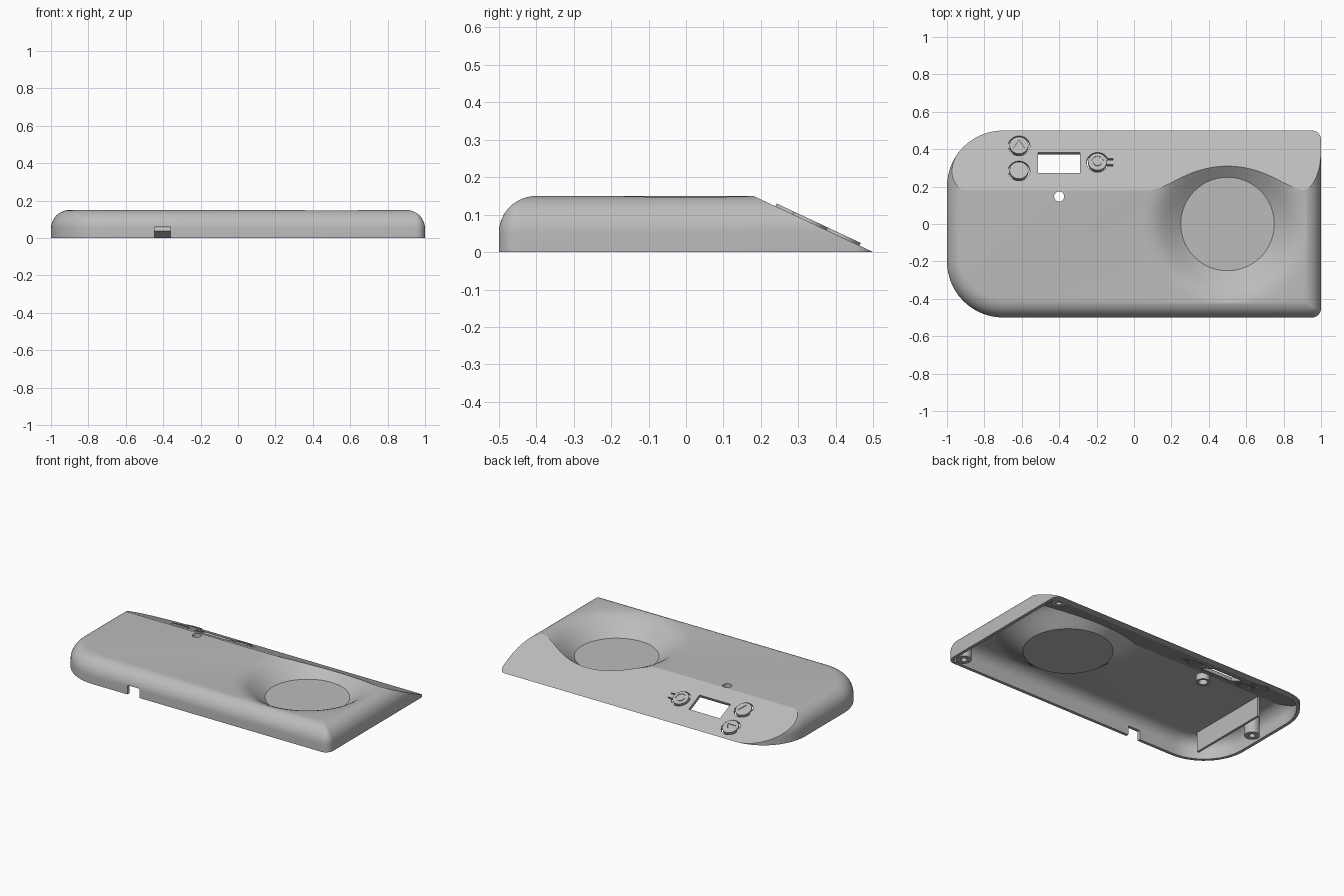
import bpy, bmesh, math
from mathutils import Matrix, Vector

cube = bpy.data.objects.get("Cube")
if cube:
    bpy.data.objects.remove(cube)

LENGTH, HEIGHT, FILLET, WALL = 2.0, 0.15, 0.10, 0.02
SLOPE_START = 0.18
SLOPE_ANGLE = math.atan2(HEIGHT, 0.5 - SLOPE_START)

grey = bpy.data.materials.new("plain grey plastic")
grey.use_nodes = True
grey.diffuse_color = (0.5, 0.5, 0.5, 1)
grey.node_tree.nodes["Principled BSDF"].inputs["Base Color"].default_value = (0.5, 0.5, 0.5, 1)


def finish(bm, name):
    bmesh.ops.recalc_face_normals(bm, faces=bm.faces)
    mesh = bpy.data.meshes.new(name)
    bm.to_mesh(mesh)
    bm.free()
    mesh.materials.append(grey)
    ob = bpy.data.objects.new(name, mesh)
    bpy.context.collection.objects.link(ob)
    return ob


def boolean(ob, cutter, operation="DIFFERENCE", keep=False):
    mod = ob.modifiers.new("cut", "BOOLEAN")
    mod.object, mod.operation, mod.solver = cutter, operation, "EXACT"
    bpy.context.view_layer.objects.active = ob
    bpy.ops.object.modifier_apply(modifier=mod.name)
    if not keep:
        bpy.data.objects.remove(cutter)


def box(name, lo, hi, matrix=Matrix()):
    lo, hi = Vector(lo), Vector(hi)
    bm = bmesh.new()
    bmesh.ops.create_cube(bm, size=1)
    size = Matrix.Diagonal((*(hi - lo), 1))
    bm.transform(matrix @ Matrix.Translation((lo + hi) / 2) @ size)
    return finish(bm, name)


def lathe(name, profile, matrix=Matrix(), sides=48, turn=0.0, closed=False):
    """Revolve (radius, z) points; end caps are filled unless the profile is a closed loop."""
    bm = bmesh.new()
    rings = []
    for r, z in profile:
        angles = [turn + math.tau * i / sides for i in range(sides)]
        rings.append([bm.verts.new((r * math.cos(a), r * math.sin(a), z)) for a in angles])
    pairs = list(zip(rings, rings[1:]))
    if closed:
        pairs.append((rings[-1], rings[0]))
    else:
        bm.faces.new(rings[0])
        bm.faces.new(rings[-1])
    for a, b in pairs:
        for i in range(sides):
            j = (i + 1) % sides
            bm.faces.new((a[i], a[j], b[j], b[i]))
    bm.transform(matrix)
    return finish(bm, name)


def cylinder(name, r, z0, z1, matrix=Matrix(), sides=48, turn=0.0):
    return lathe(name, [(r, z0), (r, z1)], matrix, sides, turn)


def pipe(name, r_in, r_out, z0, z1, matrix=Matrix()):
    return lathe(name, [(r_in, z0), (r_out, z0), (r_out, z1), (r_in, z1)], matrix, closed=True)


def outline(inset, steps=14):
    """Plan outline: broad round corners on one end, tight ones on the other."""
    points = []
    for k, (sx, sy, r) in enumerate([(1, 1, 0.05), (-1, 1, 0.3), (-1, -1, 0.3), (1, -1, 0.05)]):
        rad = max(r - inset, 0.004)
        cx, cy = sx * (LENGTH / 2 - inset - rad), sy * (0.5 - inset - rad)
        for i in range(steps + 1):
            a = math.pi / 2 * (k + i / steps)
            points.append((cx + rad * math.cos(a), cy + rad * math.sin(a)))
    return points


def body(name, inset, floor=None):
    """Rounded block with a sloping back, shrunk by inset."""
    bm = bmesh.new()
    r, top = FILLET - inset, HEIGHT - inset
    levels = [(inset, -0.05)]
    for i in range(13):
        a = math.pi / 2 * i / 12
        levels.append((inset + r * (1 - math.cos(a)), top - r + r * math.sin(a)))
    rings = [[bm.verts.new((x, y, z)) for x, y in outline(d)] for d, z in levels]
    bm.faces.new(rings[0])
    bm.faces.new(rings[-1])
    n = len(rings[0])
    for a, b in zip(rings, rings[1:]):
        for i in range(n):
            bm.faces.new((a[i], a[(i + 1) % n], b[(i + 1) % n], b[i]))
    normal = Vector((0, math.sin(SLOPE_ANGLE), math.cos(SLOPE_ANGLE)))
    planes = [(Vector((0, SLOPE_START, HEIGHT)) - normal * inset, normal)]
    if floor is not None:
        planes.append((Vector((0, 0, floor)), Vector((0, 0, -1))))
    for point, direction in planes:
        bmesh.ops.bisect_plane(bm, geom=bm.verts[:] + bm.edges[:] + bm.faces[:], dist=1e-6,
                               plane_co=point, plane_no=direction, clear_outer=True)
        bmesh.ops.holes_fill(bm, edges=[e for e in bm.edges if e.is_boundary], sides=0)
    return finish(bm, name)


def on_slope(x, y):
    z = (0.5 - y) * math.tan(SLOPE_ANGLE)
    return Matrix.Translation((x, y, z)) @ Matrix.Rotation(-SLOPE_ANGLE, 4, "X")


# Hollow case with a round dish
dish_at = Matrix.Translation((0.5, 0, 0))
dish = [(0.25, 0.045), (0.28, 0.067), (0.31, 0.09), (0.345, 0.115), (0.37, 0.13),
        (0.395, 0.14), (0.42, 0.146), (0.46, 0.151), (0.46, 0.3)]
case = body("case_shell", 0, 0.0005)
cavity = body("cavity", WALL)
boolean(cavity, lathe("dish_underside", [(r + 0.012, z - 0.016) for r, z in dish], dish_at, 96))
boolean(case, lathe("dish_cutter", dish, dish_at, 96))
boolean(case, cavity)

# Display window, indicator hole and cable notch
boolean(case, box("window", (-0.112, -0.06, -0.1), (0.112, 0.06, 0.1), on_slope(-0.4, 0.327)))
indicator_at = Matrix.Translation((-0.4, 0.147, 0))
boolean(case, cylinder("indicator_hole", 0.027, 0.05, 0.3, indicator_at))
boolean(case, box("cable_notch", (-0.447, -0.6, -0.1), (-0.36, -0.44, 0.06)))

# Flexing push buttons: (name, x, y, hinge side)
for name, x, y, side in [("up", -0.615, 0.418, -1), ("down", -0.615, 0.284, -1),
                         ("power", -0.195, 0.33, 1)]:
    at = on_slope(x, y)
    hinge = at @ Matrix.Rotation(math.pi if side < 0 else 0, 4, "Z")
    boolean(case, cylinder("button_hole", 0.058, -0.03, 0.03, at))
    for s in (-1, 1):
        mid = s * 0.018
        boolean(case, box("hinge_slot", (0.045, mid - 0.004, -0.03), (0.082, mid + 0.004, 0.03), hinge))
    button = cylinder(name + "_button", 0.05, -0.018, 0.008, at)
    if name == "power":
        boolean(button, pipe("power_mark", 0.023, 0.032, 0.004, 0.02, at))
    else:
        turn = math.pi / 2 if name == "up" else -math.pi / 2
        boolean(button, cylinder("arrow_mark", 0.034, 0.004, 0.02, at, 3, turn))
    box(name + "_button_hinge", (0.04, -0.014, -0.018), (0.066, 0.014, -0.001), hinge)

# Inner parts, trimmed to sit inside the shell
envelope = body("envelope", 0.01)
inner = [pipe("screw_boss_" + label, 0.018, 0.045, 0.002, 0.2, Matrix.Translation((x, y, 0)))
         for label, x, y in [("front", 0.93, -0.43), ("back", 0.93, 0.43), ("side", -0.92, -0.03)]]
inner.append(pipe("indicator_tube", 0.027, 0.042, 0.09, 0.2, indicator_at))
inner.append(box("partition", (-0.81, -0.38, 0.002), (-0.795, 0.17, 0.2)))
for part in inner:
    boolean(part, envelope, "INTERSECT", keep=True)
bpy.data.objects.remove(envelope)

# Smooth fillets, crisp edges
bpy.ops.object.select_all(action="DESELECT")
for ob in bpy.context.collection.objects:
    if ob.type == "MESH":
        ob.select_set(True)
        bpy.context.view_layer.objects.active = ob
bpy.ops.object.shade_smooth_by_angle(angle=math.radians(20))
